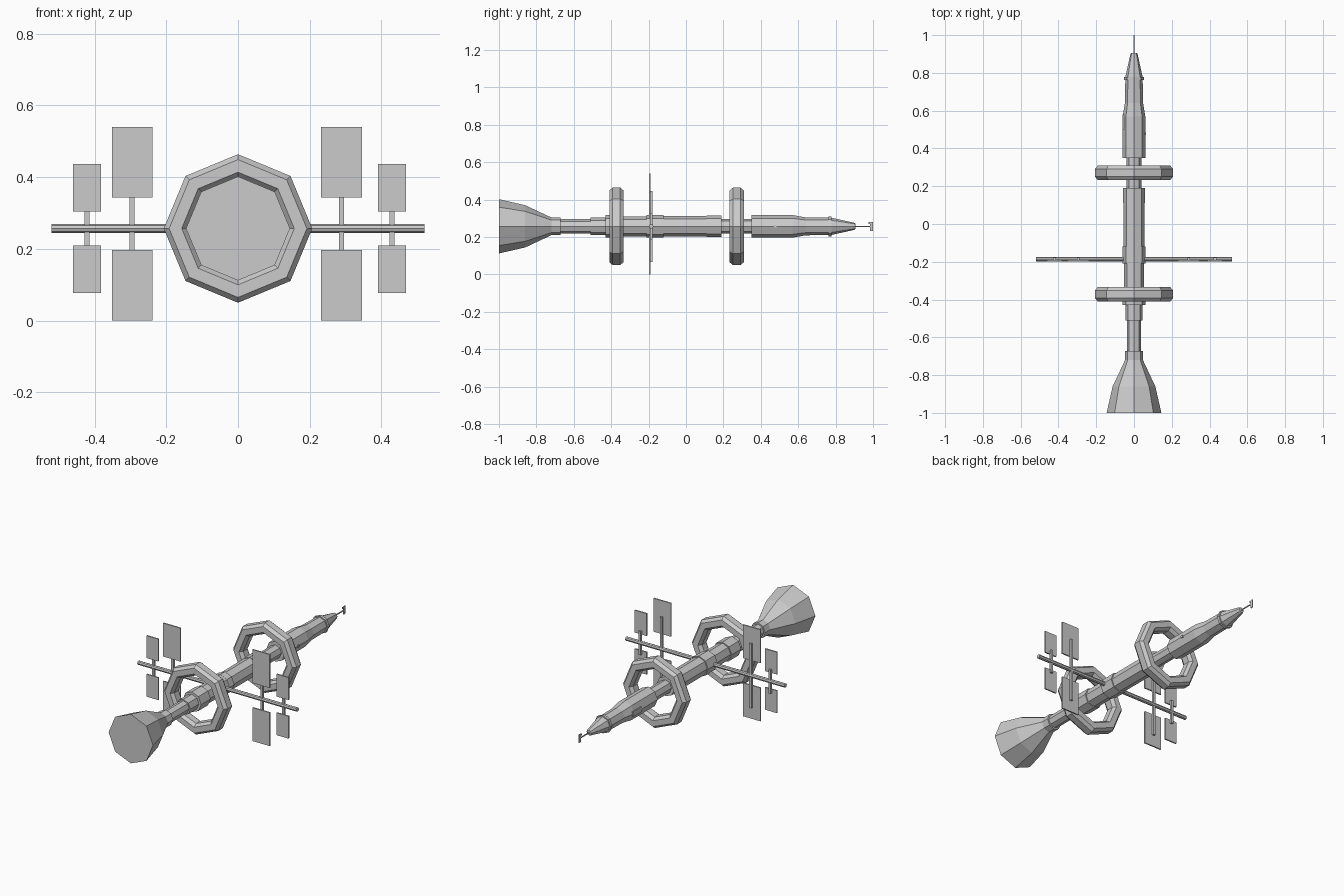
import bpy, bmesh, math

if "Cube" in bpy.data.objects:
    bpy.data.objects.remove(bpy.data.objects["Cube"])

ZC = 0.257   # height of the ship's long axis


def finish(name, bm):
    bmesh.ops.recalc_face_normals(bm, faces=bm.faces)
    mesh = bpy.data.meshes.new(name)
    bm.to_mesh(mesh)
    bm.free()
    obj = bpy.data.objects.new(name, mesh)
    bpy.context.collection.objects.link(obj)
    return obj


def lathe(name, profile, sides=8, closed=False):
    """Turn (y, radius) points around the long axis; cap ends or close the loop."""
    bm = bmesh.new()
    loops = []
    for y, r in profile:
        loops.append([bm.verts.new((r * math.cos(2 * math.pi * i / sides), y,
                                    ZC + r * math.sin(2 * math.pi * i / sides)))
                      for i in range(sides)])
    pairs = list(zip(loops, loops[1:]))
    if closed:
        pairs.append((loops[-1], loops[0]))
    else:
        bm.faces.new(loops[0])
        bm.faces.new(loops[-1])
    for a, b in pairs:
        for i in range(sides):
            j = (i + 1) % sides
            bm.faces.new((a[i], a[j], b[j], b[i]))
    return finish(name, bm)


def box(name, x, y, z):
    """Box from (min, max) ranges."""
    bm = bmesh.new()
    bmesh.ops.create_cube(bm, size=1)
    for v in bm.verts:
        v.co = [(r[0] + r[1]) / 2 + c * (r[1] - r[0]) for r, c in zip((x, y, z), v.co)]
    return finish(name, bm)


# Engine bell at the -y end
lathe("engine_bell", [(-1.0, 0.145), (-0.86, 0.113), (-0.715, 0.045)])

# Stepped hull
lathe("aft_hull", [(-0.72, 0.047), (-0.672, 0.047), (-0.672, 0.038), (-0.51, 0.038),
                   (-0.51, 0.046), (-0.43, 0.046), (-0.43, 0.06), (-0.34, 0.06),
                   (-0.34, 0.053), (-0.20, 0.053)])
lathe("mid_hull", [(-0.21, 0.06), (-0.165, 0.06), (-0.165, 0.061), (-0.12, 0.061),
                   (-0.12, 0.055), (0.11, 0.055), (0.11, 0.058), (0.19, 0.058),
                   (0.19, 0.039), (0.36, 0.039)])
lathe("fore_hull", [(0.35, 0.06), (0.57, 0.06), (0.64, 0.048), (0.765, 0.046)])
lathe("nose_cone", [(0.762, 0.053), (0.778, 0.053), (0.778, 0.046),
                    (0.90, 0.019), (0.905, 0.015)])

# Two octagonal habitat rings with chamfered section
section = [(-0.02, 0.207), (0.02, 0.207), (0.038, 0.192), (0.038, 0.157),
           (0.02, 0.142), (-0.02, 0.142), (-0.038, 0.157), (-0.038, 0.192)]
for name, yc in (("aft_ring", -0.372), ("fore_ring", 0.271)):
    lathe(name, [(yc + y, r) for y, r in section], closed=True)

# Cross boom carrying the panels
bm = bmesh.new()
bmesh.ops.create_cone(bm, cap_ends=True, segments=8, radius1=0.012, radius2=0.012, depth=1.04)
for v in bm.verts:
    x, y, z = v.co
    v.co = (z, y - 0.186, ZC + x)
finish("panel_boom", bm)

# Radiator panels with their masts: centre x, half width, inner edge, outer edge, mast reach
for xc, hw, inner, outer, reach in ((-0.295, 0.057, 0.086, 0.283, 0.19),
                                    (0.289, 0.057, 0.086, 0.283, 0.19),
                                    (-0.421, 0.039, 0.048, 0.180, 0.07),
                                    (0.429, 0.039, 0.048, 0.180, 0.07)):
    box("panel_mast", (xc - 0.007, xc + 0.007), (-0.192, -0.178), (ZC - reach, ZC + reach))
    for s, label in ((1, "upper"), (-1, "lower")):
        lo, hi = sorted((s * inner, s * outer))
        dz = 0 if s > 0 else 0.026 * (outer > 0.2)
        box("radiator_panel_" + label, (xc - hw, xc + hw), (-0.198, -0.19),
            (max(0, ZC + lo), ZC + hi + dz))

# Nose antenna: pole and small upright plate
box("antenna_pole", (-0.002, 0.002), (0.90, 1.0), (ZC - 0.003, ZC + 0.003))
box("antenna_plate", (-0.002, 0.002), (0.984, 1.0), (ZC - 0.024, ZC + 0.024))
box("antenna_bar", (-0.002, 0.002), (0.975, 0.985), (ZC + 0.012, ZC + 0.022))

# Small hull fittings
box("port_pod", (-0.061, -0.04), (0.50, 0.58), (ZC - 0.015, ZC + 0.015))
box("starboard_port", (0.05, 0.064), (0.47, 0.485), (ZC - 0.006, ZC + 0.006))
